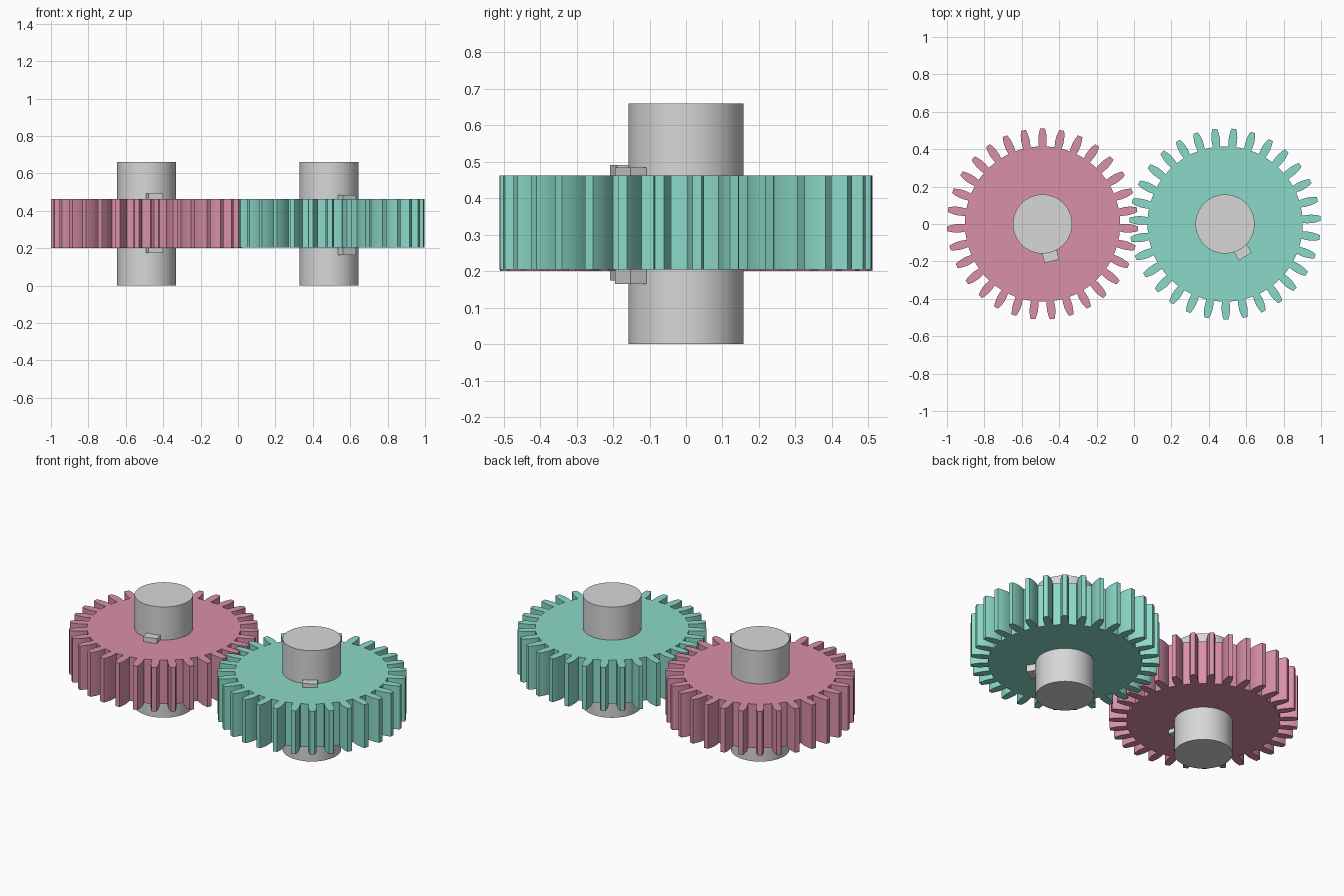
import bpy, bmesh, math
from mathutils import Matrix, Vector

if "Cube" in bpy.data.objects:
    bpy.data.objects.remove(bpy.data.objects["Cube"])

TEETH = 31
ROOT = 0.415
# tooth flank: (radius, half width), root to tip
FLANK = [(0.415, 0.0195), (0.44, 0.0225), (0.465, 0.0225),
         (0.485, 0.0195), (0.50, 0.0160), (0.511, 0.0125)]


def material(name, rgb):
    m = bpy.data.materials.new(name)
    m.diffuse_color = (*rgb, 1.0)
    m.use_nodes = True
    m.node_tree.nodes["Principled BSDF"].inputs["Base Color"].default_value = m.diffuse_color
    return m


def finish(bm, name, mat, smooth=False):
    bmesh.ops.recalc_face_normals(bm, faces=bm.faces[:])
    mesh = bpy.data.meshes.new(name)
    bm.to_mesh(mesh)
    bm.free()
    mesh.materials.append(mat)
    ob = bpy.data.objects.new(name, mesh)
    bpy.context.collection.objects.link(ob)
    if smooth:
        bpy.ops.object.select_all(action='DESELECT')
        ob.select_set(True)
        bpy.context.view_layer.objects.active = ob
        bpy.ops.object.shade_smooth_by_angle(angle=math.radians(30))
    return ob


def gear(name, mat, cx, phase, z0, z1):
    """Spur gear outline, extruded upward."""
    bm = bmesh.new()
    outline = []
    for i in range(TEETH):
        rot = Matrix.Rotation(math.radians(phase) + i * math.tau / TEETH, 3, 'Z')
        side = [(math.sqrt(r * r - w * w), w) for r, w in FLANK]
        pts = [(x, -w) for x, w in side] + [(x, w) for x, w in reversed(side)]
        # middle of the gap after the tooth
        half = math.pi / TEETH
        pts.append((ROOT * math.cos(half), ROOT * math.sin(half)))
        outline += [rot @ Vector((x, y, 0)) for x, y in pts]
    base = bm.faces.new([bm.verts.new((p.x + cx, p.y, z0)) for p in outline])
    new = bmesh.ops.extrude_face_region(bm, geom=[base], use_keep_orig=True)['geom']
    bmesh.ops.translate(bm, vec=(0, 0, z1 - z0),
                        verts=[g for g in new if isinstance(g, bmesh.types.BMVert)])
    return finish(bm, name, mat, smooth=True)


def shaft(name, mat, cx):
    bm = bmesh.new()
    bmesh.ops.create_cone(bm, cap_ends=True, segments=64, radius1=0.158, radius2=0.158,
                          depth=0.66, matrix=Matrix.Translation((cx, 0, 0.33)))
    return finish(bm, name, mat, smooth=True)


def key(name, mat, cx, angle, z0, z1):
    """Rectangular key set into the side of a shaft."""
    r0, r1, width = 0.12, 0.205, 0.08
    bm = bmesh.new()
    m = (Matrix.Translation((cx, 0, (z0 + z1) / 2))
         @ Matrix.Rotation(math.radians(angle), 4, 'Z')
         @ Matrix.Translation(((r0 + r1) / 2, 0, 0))
         @ Matrix.Diagonal((r1 - r0, width, z1 - z0, 1)))
    bmesh.ops.create_cube(bm, size=1, matrix=m)
    return finish(bm, name, mat)


pink = material("pink", (0.70, 0.28, 0.40))
teal = material("teal", (0.26, 0.70, 0.58))
steel = material("steel grey", (0.68, 0.68, 0.68))

# side, gear colour, tooth phase, gear bottom, key angle, key bottom and top
for side, mat, cx, phase, bottom, ka, k0, k1 in [
        ("left", pink, -0.489, 90.0, 0.201, -76, 0.175, 0.492),
        ("right", teal, 0.487, 270.5, 0.205, -58, 0.165, 0.485)]:
    gear(side + "_gear", mat, cx, phase, bottom, 0.463)
    shaft(side + "_shaft", steel, cx)
    key(side + "_key", steel, cx, ka, k0, k1)
